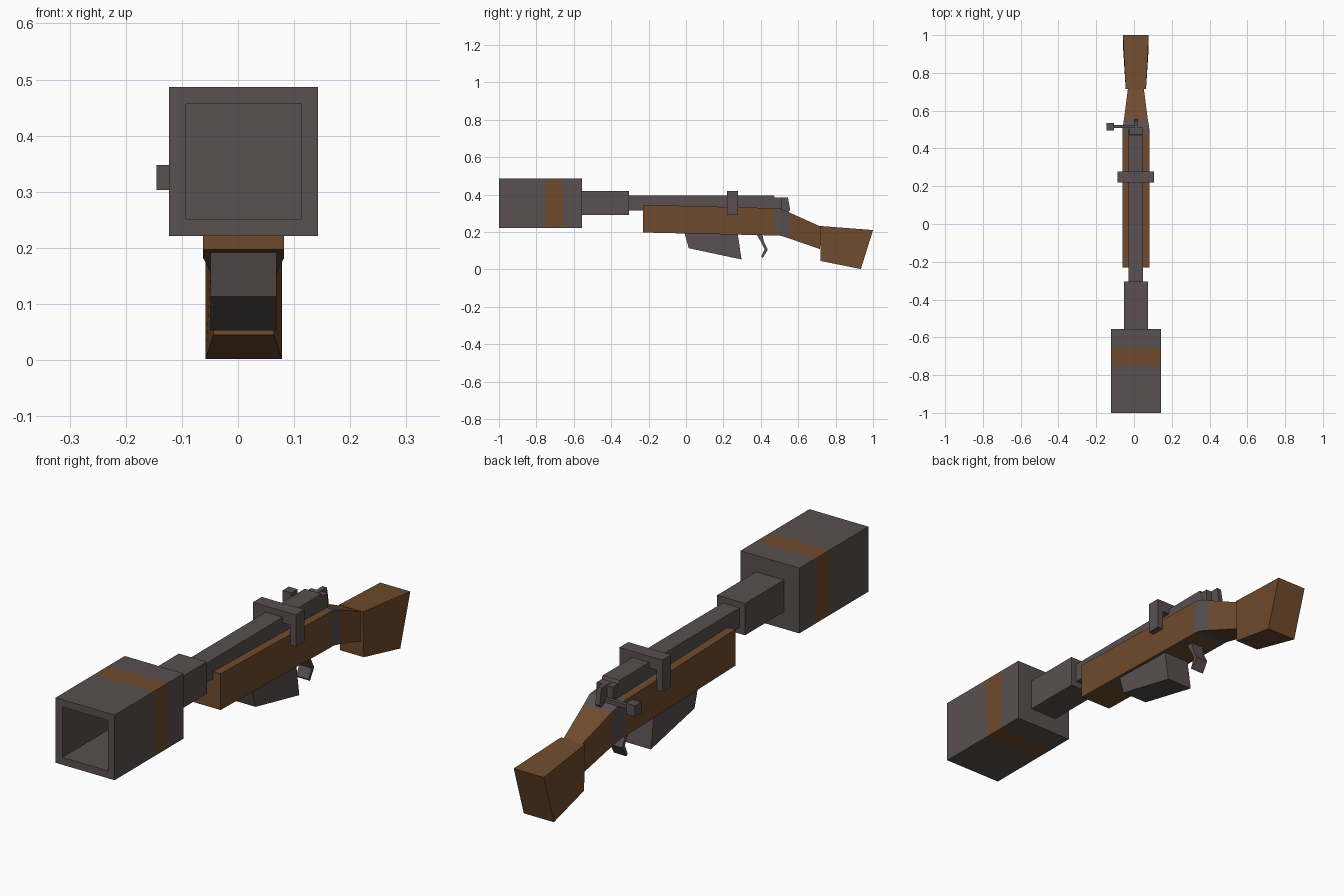
import bpy, bmesh

if "Cube" in bpy.data.objects:
    bpy.data.objects.remove(bpy.data.objects["Cube"], do_unlink=True)

CX = 0.01  # mid-plane of the gun; the bolt knob sticks out to one side


def material(name, rgb):
    m = bpy.data.materials.new(name)
    m.use_nodes = True
    m.diffuse_color = (*rgb, 1)
    m.node_tree.nodes["Principled BSDF"].inputs["Base Color"].default_value = (*rgb, 1)
    return m


METAL = material("dark metal", (0.100, 0.080, 0.082))
WOOD = material("brown wood", (0.162, 0.070, 0.027))


def finish(name, bm, mats):
    bmesh.ops.recalc_face_normals(bm, faces=bm.faces)
    me = bpy.data.meshes.new(name)
    bm.to_mesh(me)
    bm.free()
    for m in mats:
        me.materials.append(m)
    ob = bpy.data.objects.new(name, me)
    bpy.context.collection.objects.link(ob)
    return ob


def slab(name, outline, half, mat=METAL, cx=CX):
    """Side outline of (y, z) points, extruded across x."""
    bm = bmesh.new()
    face = bm.faces.new([bm.verts.new((cx - half, y, z)) for y, z in outline])
    ext = bmesh.ops.extrude_face_region(bm, geom=[face])["geom"]
    moved = [v for v in ext if isinstance(v, bmesh.types.BMVert)]
    bmesh.ops.translate(bm, verts=moved, vec=(2 * half, 0, 0))
    return finish(name, bm, [mat])


def box(name, x, y, z, mat=METAL):
    outline = [(y[0], z[0]), (y[1], z[0]), (y[1], z[1]), (y[0], z[1])]
    return slab(name, outline, (x[1] - x[0]) / 2, mat, (x[0] + x[1]) / 2)


def loft(name, sections, mats, bands=()):
    """Sections are (top y, top z, bottom y, bottom z, half width)."""
    bm = bmesh.new()
    rings = []
    for ty, tz, by, bz, w in sections:
        pts = [(CX - w, by, bz), (CX + w, by, bz), (CX + w, ty, tz), (CX - w, ty, tz)]
        rings.append([bm.verts.new(p) for p in pts])
    for k, (a, b) in enumerate(zip(rings, rings[1:])):
        for i in range(4):
            j = (i + 1) % 4
            f = bm.faces.new((a[i], a[j], b[j], b[i]))
            f.material_index = int(k in bands)
    caps = [bm.faces.new(rings[0]), bm.faces.new(rings[-1])]
    return finish(name, bm, mats), caps


# Square muzzle with a painted band and a deep bore
bm = bmesh.new()
R = 0.133
spans = [(-1.0, R), (-0.75, R), (-0.66, R), (-0.555, R)]
bore = [(-1.0, 0.103), (-0.6, 0.103)]
rings = []
for y, r in list(reversed(bore)) + spans:
    rings.append([bm.verts.new((CX + sx * r, y, 0.354 + sz * r))
                  for sx, sz in ((-1, -1), (1, -1), (1, 1), (-1, 1))])
for k, (a, b) in enumerate(zip(rings, rings[1:])):
    for i in range(4):
        j = (i + 1) % 4
        bm.faces.new((a[i], a[j], b[j], b[i])).material_index = int(k == 3)
bm.faces.new(rings[0])
bm.faces.new(rings[-1])
finish("muzzle", bm, [METAL, WOOD])

# Barrel
box("barrel_sleeve", (-0.053, 0.073), (-0.555, -0.305), (0.29, 0.42))
slab("barrel", [(-0.305, 0.315), (-0.305, 0.395), (0.47, 0.395), (0.505, 0.31)], 0.038)

# Wooden stock with a metal collar, then the butt
loft("fore_stock", [
    (-0.23, 0.345, -0.23, 0.197, 0.072),
    (0.475, 0.327, 0.475, 0.181, 0.072),
    (0.505, 0.325, 0.505, 0.18, 0.071),
    (0.555, 0.303, 0.555, 0.164, 0.063),
    (0.717, 0.23, 0.717, 0.108, 0.042)], [WOOD, METAL], (1, 2))
loft("butt", [
    (0.715, 0.232, 0.72, 0.045, 0.054),
    (1.0, 0.21, 0.935, 0.002, 0.068)], [WOOD])

# Saddle clamp over the barrel
box("clamp_top", (-0.087, 0.107), (0.22, 0.277), (0.372, 0.42))
for side in (-1, 1):
    x = CX + side * 0.0835
    box("clamp_leg_" + ("left" if side > 0 else "right"),
        (x - 0.0135, x + 0.0135), (0.22, 0.277), (0.29, 0.375))

# Bolt and its side handle
box("bolt", (-0.027, 0.047), (0.46, 0.51), (0.31, 0.383))
slab("bolt_plate", [(0.48, 0.3), (0.48, 0.385), (0.545, 0.385), (0.557, 0.318), (0.54, 0.3)], 0.01)
box("bolt_handle", (-0.11, 0.01), (0.507, 0.523), (0.318, 0.334))
box("bolt_knob", (-0.145, -0.105), (0.495, 0.535), (0.303, 0.348))

# Magazine and trigger
slab("magazine", [(-0.01, 0.2), (0.015, 0.113), (0.297, 0.053), (0.275, 0.2)], 0.059)
slab("trigger", [(0.375, 0.19), (0.408, 0.19), (0.417, 0.145), (0.437, 0.105),
                 (0.41, 0.06), (0.402, 0.068), (0.42, 0.108), (0.402, 0.145)], 0.028)
